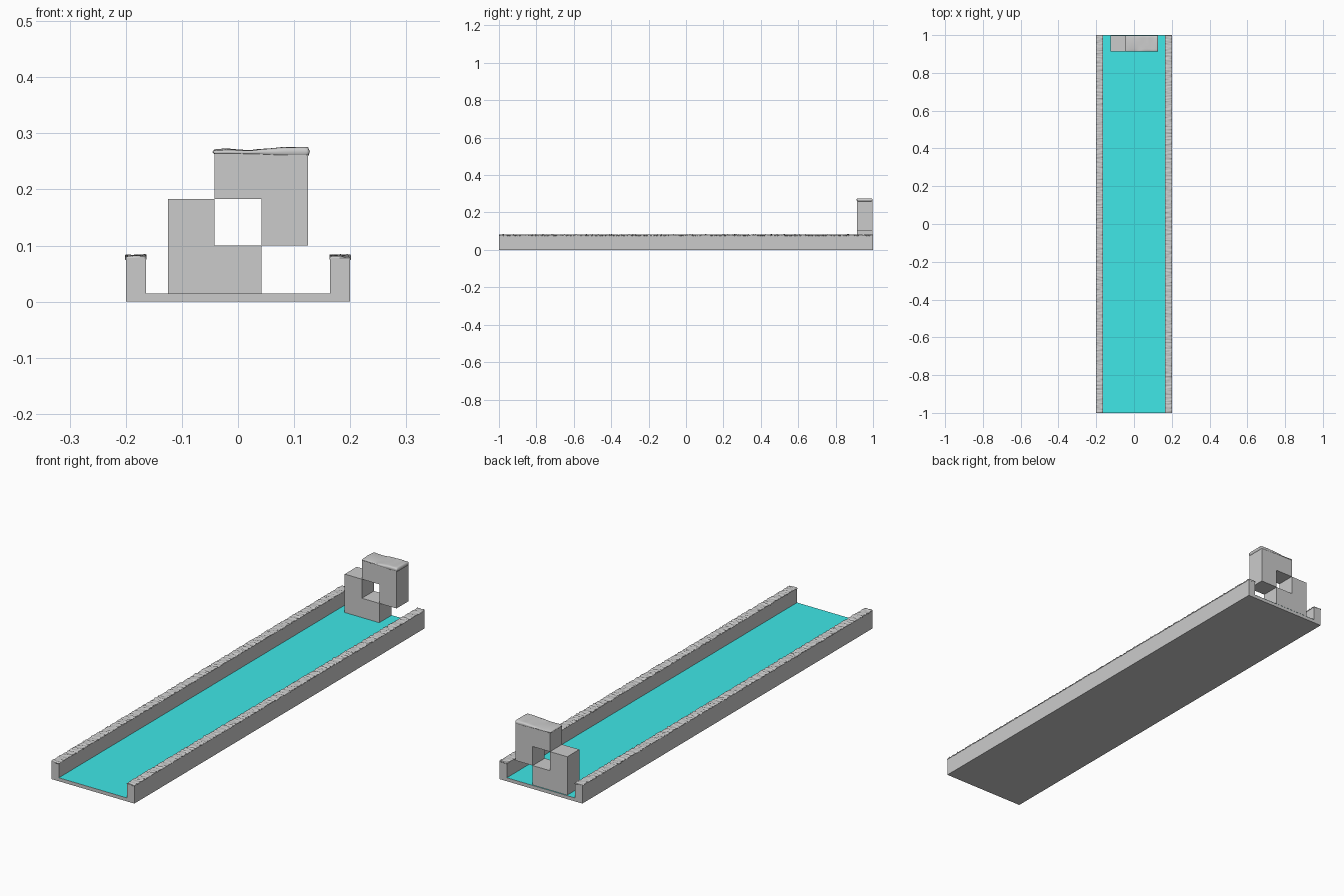
import bpy, bmesh, math
from mathutils import Vector, noise

if "Cube" in bpy.data.objects:
    bpy.data.objects.remove(bpy.data.objects["Cube"])


def finish(bm, name):
    bmesh.ops.recalc_face_normals(bm, faces=bm.faces)
    me = bpy.data.meshes.new(name)
    bm.to_mesh(me)
    bm.free()
    ob = bpy.data.objects.new(name, me)
    bpy.context.collection.objects.link(ob)
    return ob


def extrude_profile(name, pts, y0, y1):
    """Solid made by sweeping an (x, z) outline along y."""
    bm = bmesh.new()
    face = bm.faces.new([bm.verts.new((x, y0, z)) for x, z in pts])
    geo = bmesh.ops.extrude_face_region(bm, geom=[face])["geom"]
    vs = [g for g in geo if isinstance(g, bmesh.types.BMVert)]
    bmesh.ops.translate(bm, verts=vs, vec=(0, y1 - y0, 0))
    return finish(bm, name)


def snow_cap(name, centre, half_len, half_wid, thick, along_x, steps, ring, rough, scale):
    """Lumpy flattened roll: rounded section swept along one axis, displaced by noise."""
    bm = bmesh.new()
    rings = []
    for i in range(steps + 1):
        t = -1 + 2 * i / steps
        end = max(0.0, 1 - abs(t) ** 40) ** 0.5 if along_x else 1
        loop = []
        for j in range(ring):
            a = 2 * math.pi * j / ring
            c, s = math.cos(a), math.sin(a)
            w = half_wid * math.copysign(abs(c) ** 0.3, c) * (0.88 + 0.12 * end)
            h = math.copysign(abs(s) ** 0.6, s) * end
            body = thick(t)
            p = (t * half_len, w) if along_x else (w, t * half_len)
            co = Vector((p[0], p[1], h * body)) + Vector(centre)
            co.z += rough * noise.noise(co * scale) * (1 if s > 0 else 0.3)
            loop.append(bm.verts.new(co))
        rings.append(loop)
    for a, b in zip(rings, rings[1:]):
        for j in range(ring):
            k = (j + 1) % ring
            bm.faces.new((a[j], a[k], b[k], b[j]))
    bm.faces.new(rings[0])
    bm.faces.new(rings[-1])
    ob = finish(bm, name)
    ob.data.shade_smooth()
    return ob


# Channel with floor and two side walls
W, I, F, H = 0.2, 0.164, 0.015, 0.0775
extrude_profile("channel", [(-W, 0), (W, 0), (W, H), (I, H), (I, F),
                            (-I, F), (-I, H), (-W, H)], -1, 1)

# Coloured floor surface
bm = bmesh.new()
bm.faces.new([bm.verts.new((x, y, F + 0.0006)) for x, y in
              ((-I, -1), (I, -1), (I, 1), (-I, 1))])
surface = finish(bm, "floor_surface")
mat = bpy.data.materials.new("turquoise")
mat.diffuse_color = (0.05, 0.8, 0.8, 1)
mat.use_nodes = True
mat.node_tree.nodes["Principled BSDF"].inputs["Base Color"].default_value = mat.diffuse_color
surface.data.materials.append(mat)

# Two interlocking L blocks at the far end, around a square hole
A, B, Z = 0.042, 0.125, (F, 0.1, 0.183, 0.267)
Y0, Y1 = 0.914, 0.997
extrude_profile("lower_block", [(-B, Z[0]), (A, Z[0]), (A, Z[1]), (-A, Z[1]),
                                (-A, Z[2]), (-B, Z[2])], Y0, Y1)
extrude_profile("upper_block", [(-A, Z[2]), (A, Z[2]), (A, Z[1]), (B, Z[1]),
                                (B, Z[3]), (-A, Z[3])], Y0, Y1)

# Snow on the upper block, thicker at the right
snow_cap("block_snow", (0.0415, (Y0 + Y1) / 2, 0.2665), 0.0865, 0.043,
         lambda t: 0.0065 + 0.0025 * math.tanh(3 * (t - 0.1)), True, 60, 24, 0.003, 28)

# Rough snow along both walls
for side, label in ((-1, "left"), (1, "right")):
    snow_cap(label + "_wall_snow", (side * (W + I) / 2, 0, H + 0.0005), 1.0, 0.0192,
             lambda t: 0.003, False, 700, 20, 0.005, 110)
